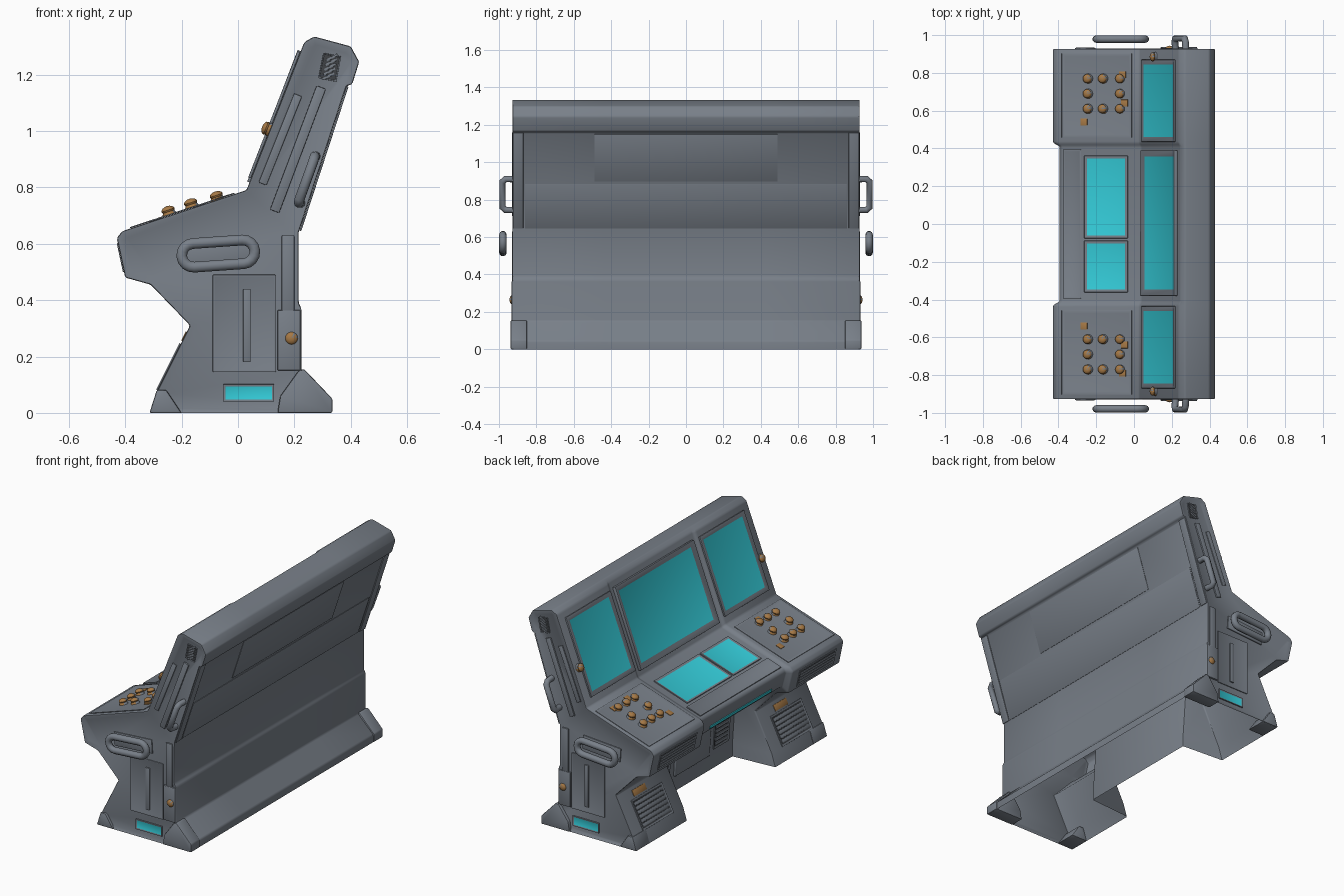
import bpy, bmesh, math
from mathutils import Matrix, Vector

cube = bpy.data.objects.get("Cube")
if cube:
    bpy.data.objects.remove(cube, do_unlink=True)


def material(name, rgb):
    m = bpy.data.materials.new(name)
    m.use_nodes = True
    m.diffuse_color = (*rgb, 1)
    bsdf = next(n for n in m.node_tree.nodes if n.type == 'BSDF_PRINCIPLED')
    bsdf.inputs["Base Color"].default_value = (*rgb, 1)
    return m


GREY = material("hull_grey", (0.19, 0.215, 0.25))
DARK = material("vent_dark", (0.05, 0.055, 0.062))
CYAN = material("screen_cyan", (0.035, 0.61, 0.7))
ORANGE = material("knob_orange", (0.38, 0.19, 0.06))


def finish(name, bm, mats, bevel=0.0, skip=()):
    """Bevel the sharp edges and turn the bmesh into a smooth shaded object."""
    if bevel:
        edges = [e for e in bm.edges if len(e.link_faces) == 2
                 and e.calc_face_angle() > 0.4 and not any(v in skip for v in e.verts)]
        bmesh.ops.bevel(bm, geom=edges, offset=bevel, segments=2, profile=0.5,
                        affect='EDGES', clamp_overlap=False)
    me = bpy.data.meshes.new(name)
    bm.to_mesh(me)
    bm.free()
    ob = bpy.data.objects.new(name, me)
    bpy.context.collection.objects.link(ob)
    for m in mats:
        me.materials.append(m)
    bpy.ops.object.select_all(action='DESELECT')
    ob.select_set(True)
    bpy.context.view_layer.objects.active = ob
    bpy.ops.object.shade_smooth_by_angle(angle=math.radians(35))
    return ob


def frame(a, b):
    """Local axes on a sloped face: u up the slope from a to b, v along y, w outward."""
    d = Vector((b[0] - a[0], 0, b[1] - a[1])).normalized()
    m = Matrix((d, (0, 1, 0), (-d.z, 0, d.x))).transposed().to_4x4()
    m.translation = (a[0], 0, a[1])
    return m


def end_frame(s):
    """Local axes on an end wall: u = x, v = z, w outward."""
    m = Matrix(((1, 0, 0), (0, 0, 1), (0, s, 0))).transposed().to_4x4()
    m.translation = (0, s * 0.918, 0)
    return m


def panel(name, m, u, v, h, rim=0.0, depth=0.0, mat=GREY, bevel=0.003, tilt=0.0):
    """Block over the ranges u and v, raised by h, optionally with a sunken centre."""
    bm = bmesh.new()
    place = (m @ Matrix.Translation((sum(u) / 2, sum(v) / 2, h / 2 + 0.0004))
             @ Matrix.Rotation(tilt, 4, 'Z')
             @ Matrix.Diagonal((u[1] - u[0], v[1] - v[0], h, 1)))
    bmesh.ops.create_cube(bm, size=1)
    top = max(bm.faces, key=lambda f: f.calc_center_median().z)
    bm.transform(place)
    bmesh.ops.recalc_face_normals(bm, faces=bm.faces)
    mats = [mat]
    if rim:
        bmesh.ops.inset_region(bm, faces=[top], thickness=rim, depth=-depth)
        top.material_index = 1
        mats = [GREY, mat]
    # Keep the coloured centre's own outline crisp
    return finish(name, bm, mats, min(bevel, h * 0.4), set(top.verts) if rim else ())


def prism(name, pts, y0, y1, mat=GREY, bevel=0.006):
    bm = bmesh.new()
    f = bm.faces.new([bm.verts.new((x, y0, z)) for x, z in pts])
    ext = bmesh.ops.extrude_face_region(bm, geom=[f])["geom"]
    bmesh.ops.translate(bm, vec=(0, y1 - y0, 0),
                        verts=[g for g in ext if isinstance(g, bmesh.types.BMVert)])
    bmesh.ops.recalc_face_normals(bm, faces=bm.faces)
    return finish(name, bm, [mat], bevel)


def grille(name, m, u, v, n, h=0.008):
    """Sunken dark vent with slats running along v."""
    panel(name, m, u, v, h, 0.014, h * 0.7, DARK, 0.002)
    step = (u[1] - u[0] - 0.03) / n
    for i in range(n):
        c = u[0] + 0.015 + step * (i + 0.5)
        panel(name + "_slat", m, (c - step * 0.36, c + step * 0.36),
              (v[0] + 0.013, v[1] - 0.013), h - 0.001, bevel=0.001)


def tube(name, pts, r, cyclic=False):
    cu = bpy.data.curves.new(name, 'CURVE')
    cu.dimensions = '3D'
    cu.bevel_depth, cu.bevel_resolution = r, 3
    cu.use_fill_caps = True
    sp = cu.splines.new('POLY')
    sp.points.add(len(pts) - 1)
    for p, co in zip(sp.points, pts):
        p.co = (*co, 1)
    sp.use_cyclic_u, sp.use_smooth = cyclic, True
    cu.materials.append(GREY)
    bpy.context.collection.objects.link(bpy.data.objects.new(name, cu))


def knob(name, m, u, v, r=0.024, w=0.0):
    """Grey collar with an orange dome."""
    bm = bmesh.new()
    at = m @ Matrix.Translation((u, v, w))
    bmesh.ops.create_cone(bm, cap_ends=True, segments=16, radius1=r * 1.1, radius2=r * 0.8,
                          depth=0.018, matrix=at @ Matrix.Translation((0, 0, 0.01)))
    n = len(bm.faces)
    bmesh.ops.create_uvsphere(bm, u_segments=16, v_segments=8, radius=r, matrix=at
                              @ Matrix.Translation((0, 0, 0.02)) @ Matrix.Diagonal((1, 1, 0.6, 1)))
    bm.faces.ensure_lookup_table()
    for f in bm.faces[n:]:
        f.material_index = 1
    finish(name, bm, [GREY, ORANGE])


# Hull: a side section and a recessed middle section lofted along y, open underneath
back = [(.27, 1.335), (.40, 1.30), (.43, 1.245), (.405, 1.165), (.385, 1.16), (.215, .64),
        (.215, .39), (.225, .37), (.225, .15), (.33, .045), (.33, 0)]
side = [(-.31, 0), (-.285, .08), (-.17, .31), (-.31, .455), (-.40, .48), (-.43, .62),
        (-.41, .645), (.03, .79), (.235, 1.315)] + back
mid = [(-.03, 0), (-.03, .08), (-.05, .38), (-.28, .47), (-.365, .52), (-.395, .62),
       (-.385, .64), (.04, .78), (.245, 1.315)] + back
bm = bmesh.new()
rings = [[bm.verts.new((x, y, z)) for x, z in prof] for y, prof in
         [(-.93, side), (-.43, side), (-.41, mid), (.41, mid), (.43, side), (.93, side)]]
for a, b in zip(rings, rings[1:]):
    for i in range(len(a)):
        j = (i + 1) % len(a)
        bm.faces.new((a[i], a[j], b[j], b[i]))
caps = [bm.faces.new(rings[0]), bm.faces.new(rings[-1])]
bmesh.ops.recalc_face_normals(bm, faces=bm.faces)
bmesh.ops.delete(bm, geom=[f for f in bm.faces if max(v.co.z for v in f.verts) < 0.001],
                 context='FACES_ONLY')
bmesh.ops.inset_region(bm, faces=caps, thickness=0.03, depth=-0.012, use_boundary=True)
finish("console_hull", bm, [GREY], 0.008, {v for f in caps for v in f.verts})

REST, MID_REST = frame(side[7], side[8]), frame(mid[7], mid[8])
DESK, MID_DESK = frame(side[6], side[7]), frame(mid[6], mid[7])
LIP, MID_LIP = frame(side[4], side[5]), frame(mid[4], mid[5])
LEG, WALL = frame(side[1], side[2]), frame(mid[1], mid[2])
BACK = frame((.385, 1.16), (.215, .64))

# Middle section: screen, desk displays, tray, light strip, recess vents
panel("main_screen", MID_REST, (.035, .535), (-.38, .39), .022, .046, .012, CYAN)
panel("wide_display", MID_DESK, (.13, .372), (-.076, .362), .009, .02, .005, CYAN)
panel("small_display", MID_DESK, (.13, .372), (-.362, -.088), .009, .02, .005, CYAN)
panel("desk_tray", MID_DESK, (.012, .112), (-.395, .395), .009, .016, .006)
panel("under_desk_light", MID_LIP, (.014, .034), (-.3, .3), .005, mat=CYAN, bevel=.001)
panel("recess_panel", WALL, (.02, .26), (-.17, .17), .012, .02, .008)
for s in (-1, 1):
    grille("recess_vent", WALL, (.04, .25), (s * .29 - .075, s * .29 + .075), 7)

for s in (-1, 1):
    def span(a, b):
        return tuple(sorted((s * a, s * b)))
    # Side pod: screen, knob deck, grilles
    panel("side_screen", REST, (.045, .525), span(.435, .87), .011, .038, .006, CYAN)
    panel("knob_deck", DESK, (.03, .42), span(.455, .905), .005, .025, .004)
    for x in (-.25, -.17, -.08):
        for y in (.61, .69, .77):
            if (x, y) != (-.17, .69):
                knob("deck_knob", DESK, (x + .418) / .95, s * y, w=-.004 if x > -.1 else 0)
    for x, y in ((-.265, .54), (-.05, .64), (-.06, .79)):
        panel("orange_mark", DESK, ((x + .392) / .95, (x + .428) / .95), span(y - .018, y + .018),
              .005, mat=ORANGE, bevel=.001)
    knob("screen_knob", REST, .23, s * .885, .024, -.004)
    grille("lip_vent", LIP, (.02, .125), span(.5, .86), 4, .004)
    grille("leg_vent", LEG, (.0, .185), span(.53, .83), 6, .006)
    label = s * .69 + .04
    panel("leg_label", LEG, (.195, .232), (label - .062, label + .062), .004, mat=ORANGE, bevel=.001)

    # End wall: vent, light, panels, bosses
    END = end_frame(s)
    panel("end_vent", END, (.293, .358), (1.18, 1.272), .007, .006, .004, DARK, .001, -.2)
    for i in range(5):
        z = 1.194 + i * .0165
        panel("end_vent_slat", END, (.298 + i * .003, .344 + i * .003), (z - .004, z + .004),
              .007, bevel=.001, tilt=.5)
    panel("end_light", END, (-.053, .128), (.04, .102), .01, .011, .004, CYAN, .002)
    panel("end_panel", END, (-.09, .135), (.145, .49), .008, .012, .004)
    panel("end_rib", END, (.018, .045), (.18, .44), .012)
    panel("rear_post", END, (.155, .2), (.36, .63), .012, bevel=.005)
    panel("rear_box", END, (.14, .222), (.15, .365), .014, bevel=.005)
    panel("backrest_rail", END, (.195, .23), (.70, 1.17), .011, tilt=-.36)
    panel("backrest_plate", END, (.135, .165), (.8, 1.14), .008, tilt=-.38)
    knob("end_boss", END, .19, .265, .023, -.008)
    panel("handle_backing", END, (-.2, .06), (.525, .61), .008, tilt=.07)

    # Corner feet and back edge trims
    prism("rear_foot", [(.14, 0), (.15, .06), (.215, .15), (.235, .155), (.335, .05), (.335, 0)],
          s * .85, s * .938)
    prism("front_foot", [(-.314, 0), (-.288, .082), (-.255, .082), (-.2, 0)], s * .8, s * .934)
    panel("back_edge_trim", BACK, (.0, .54), span(.87, .925), .007, bevel=.003)

    # Racetrack grab loop and backrest handle
    loop = []
    for k in range(18):
        a = -math.pi / 2 + math.pi * (k % 9) / 8 + (math.pi if k > 8 else 0)
        p = Vector(((.088 if k < 9 else -.088) + .042 * math.cos(a), .042 * math.sin(a), 0))
        p.rotate(Matrix.Rotation(.07, 3, 'Z'))
        loop.append((p.x - .07, s * .979, p.y + .565))
    tube("grab_loop", loop, .02, True)
    tube("backrest_handle", [(.222, s * .91, .745), (.216, s * .965, .745), (.219, s * .982, .76),
                             (.268, s * .982, .895), (.272, s * .965, .91), (.275, s * .91, .91)], .018)

# Back wall plates
panel("back_plate_upper", BACK, (.01, .275), (-.49, .49), .003, bevel=.001)
panel("back_plate_lower", BACK, (.29, .54), (-.86, .86), .003, bevel=.001)
